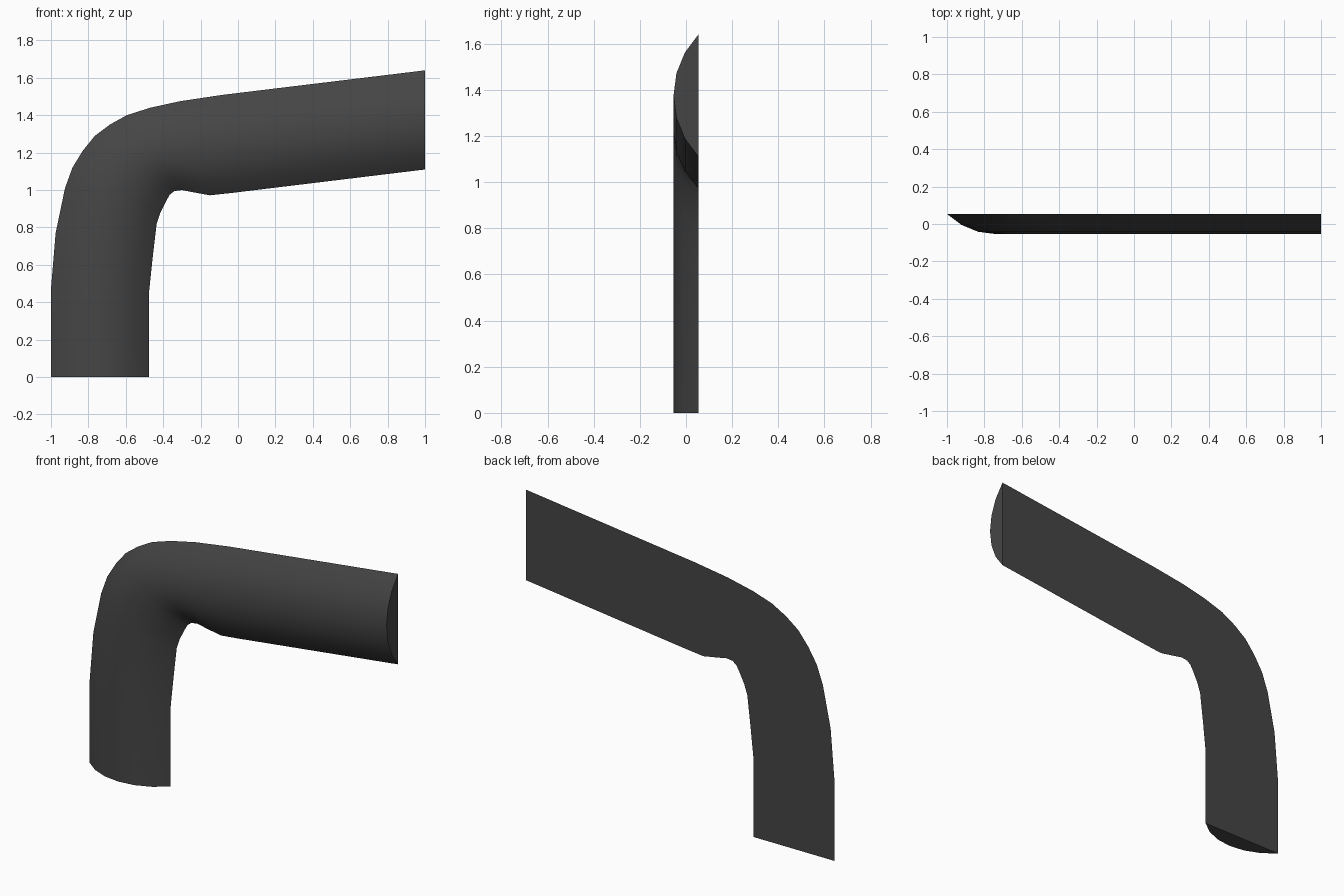
import bpy, bmesh, math
from mathutils import Vector

if "Cube" in bpy.data.objects:
    bpy.data.objects.remove(bpy.data.objects["Cube"])

BACK_Y, DEPTH, SEGS = 0.054, 0.108, 6

# Bend outline: (outer x, outer z, inner x, inner z) for each section
SECTIONS = [
    (-1.00, 0.00, -0.475, 0.00), (-1.00, 0.47, -0.475, 0.46),
    (-0.975, 0.77, -0.455, 0.65), (-0.925, 1.01, -0.435, 0.82),
    (-0.885, 1.12, -0.415, 0.88), (-0.83, 1.21, -0.385, 0.94),
    (-0.765, 1.29, -0.365, 0.975), (-0.685, 1.35, -0.34, 0.995),
    (-0.595, 1.40, -0.30, 1.00), (-0.47, 1.44, -0.25, 0.99),
    (-0.31, 1.475, -0.15, 0.972), (-0.09, 1.508, -0.03, 0.985),
    (1.00, 1.64, 1.00, 1.11),
]

# Shallow circular arc: (fraction across, fraction of depth)
HALF = math.radians(44.7)
ARC = []
for i in range(SEGS + 1):
    a = -HALF + 2 * HALF * i / SEGS
    ARC.append((0.5 + 0.5 * math.sin(a) / math.sin(HALF),
                (math.cos(a) - math.cos(HALF)) / (1 - math.cos(HALF))))

# Half-round bent pipe, lofted section by section with a flat back
bm = bmesh.new()
rings = []
for ox, oz, ix, iz in SECTIONS:
    outer, inner = Vector((ox, BACK_Y, oz)), Vector((ix, BACK_Y, iz))
    rings.append([bm.verts.new(outer.lerp(inner, u) - Vector((0, DEPTH * d, 0)))
                  for u, d in ARC])
for a, b in zip(rings, rings[1:]):
    for i in range(SEGS):
        bm.faces.new((a[i], a[i + 1], b[i + 1], b[i]))
    bm.faces.new((a[-1], a[0], b[0], b[-1]))
bm.faces.new(rings[0])
bm.faces.new(rings[-1])
bmesh.ops.recalc_face_normals(bm, faces=bm.faces)

mesh = bpy.data.meshes.new("bent_pipe")
bm.to_mesh(mesh)
bm.free()
pipe = bpy.data.objects.new("bent_pipe", mesh)
bpy.context.collection.objects.link(pipe)

mat = bpy.data.materials.new("dark grey")
mat.diffuse_color = (0.06, 0.06, 0.06, 1)
mat.use_nodes = True
mat.node_tree.nodes["Principled BSDF"].inputs["Base Color"].default_value = mat.diffuse_color
mesh.materials.append(mat)

bpy.context.view_layer.objects.active = pipe
pipe.select_set(True)
bpy.ops.object.shade_smooth_by_angle(angle=math.radians(40))
